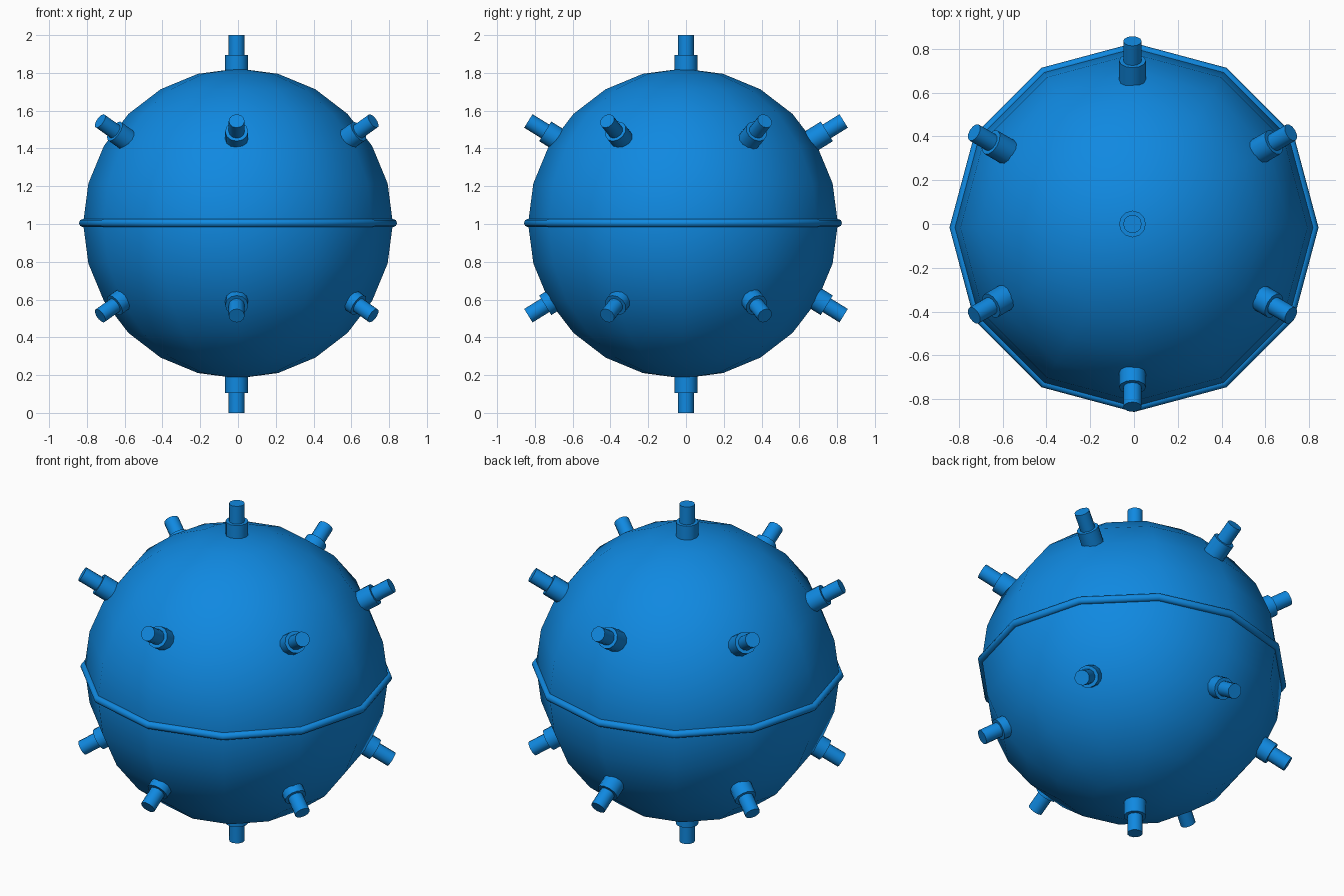
import bpy
from math import radians, sin, cos
from mathutils import Vector

if "Cube" in bpy.data.objects:
    bpy.data.objects.remove(bpy.data.objects["Cube"])

mat = bpy.data.materials.new("blue_paint")
mat.diffuse_color = (0.005, 0.25, 0.75, 1)
mat.use_nodes = True
mat.node_tree.nodes["Principled BSDF"].inputs["Base Color"].default_value = mat.diffuse_color


def finish(name, angle):
    ob = bpy.context.object
    ob.name = name
    ob.data.materials.append(mat)
    bpy.ops.object.shade_smooth_by_angle(angle=radians(angle))
    return ob


def rod(name, base, direction, start, end, radius):
    """Cylinder along a direction, between two distances from base."""
    bpy.ops.mesh.primitive_cylinder_add(
        vertices=12, radius=radius, depth=end - start,
        location=base + direction * (start + end) / 2,
        rotation=direction.to_track_quat('Z', 'Y').to_euler())
    finish(name, 40)


def horn(name, base, direction, tip):
    # wide collar half sunk in the shell, thinner pin on top
    rod(name + "_collar", base, direction, 0.72, tip - 0.105, 0.061)
    rod(name + "_pin", base, direction, 0.80, tip, 0.042)


# Spherical shell
bpy.ops.mesh.primitive_uv_sphere_add(segments=12, ring_count=12, radius=0.82,
                                     location=(0, -0.016, 1.003))
finish("shell", 60)

# Seam band around the equator
bpy.ops.mesh.primitive_torus_add(major_segments=12, minor_segments=8,
                                 major_radius=0.82, minor_radius=0.022,
                                 location=(0, -0.016, 1.005))
finish("equator_band", 50)

# Pole horns
pole = Vector((-0.007, 0, 1))
horn("top_horn", pole, Vector((0, 0, 1)), 1.0)
horn("bottom_horn", pole, Vector((0, 0, -1)), 1.0)

# Two rings of six horns
ring_centre = Vector((-0.007, 0, 1.03))
for label, elev in (("upper", 31.7), ("lower", -31.7)):
    e = radians(elev)
    for i in range(6):
        a = radians(30 + 60 * i)
        d = Vector((cos(e) * cos(a), cos(e) * sin(a), sin(e)))
        horn(f"{label}_horn_{i + 1}", ring_centre, d, 0.981)
